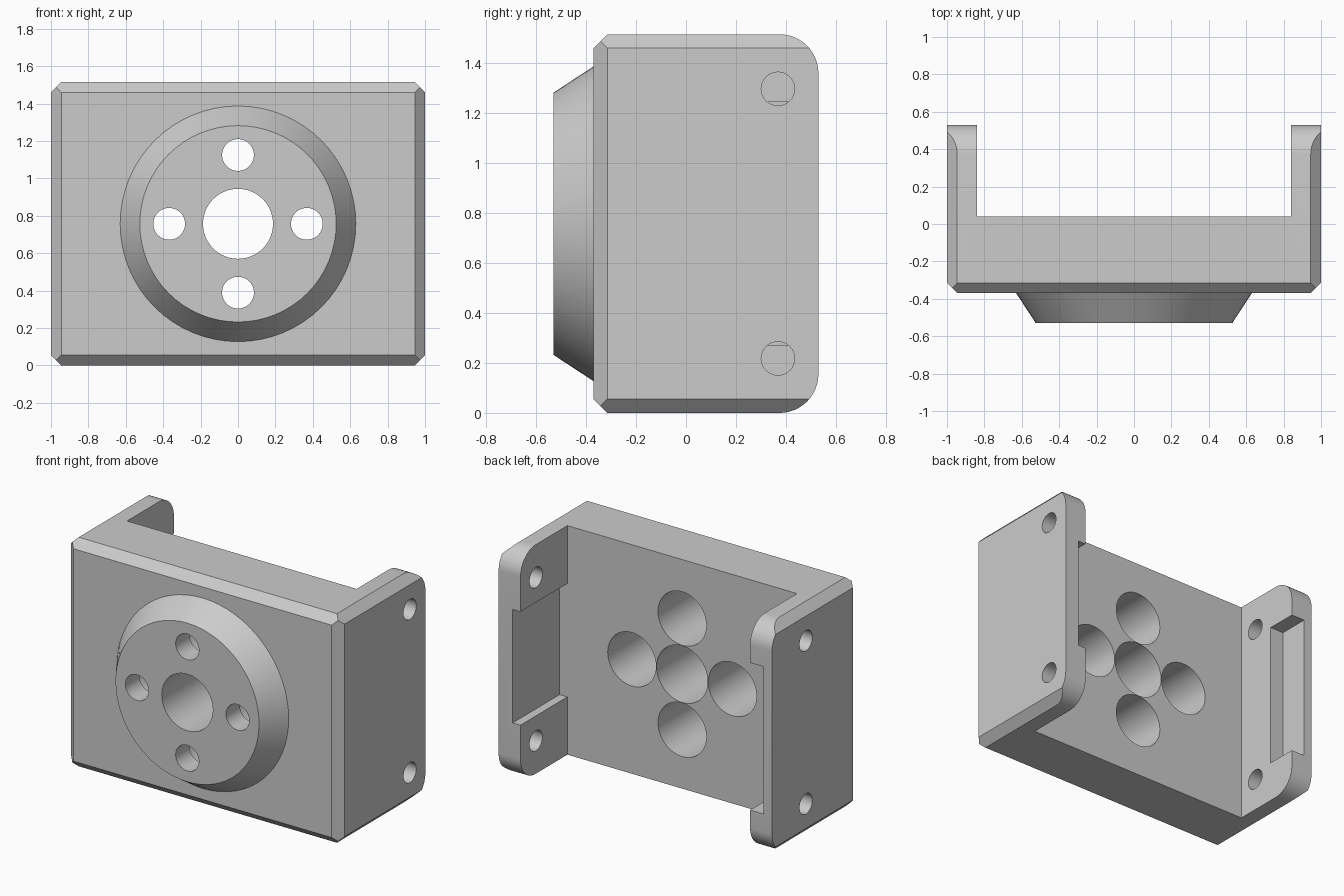
import bpy, bmesh
from math import sin, cos, pi, radians
from mathutils import Vector, Matrix

if "Cube" in bpy.data.objects:
    bpy.data.objects.remove(bpy.data.objects["Cube"])

H, CZ = 1.515, 0.757          # height, centre height
FRONT, BACK = -0.37, 0.53     # plate front, wall ends
CH, R = 0.055, 0.155          # chamfer, corner radius


def make(name, bm):
    bmesh.ops.recalc_face_normals(bm, faces=bm.faces[:])
    me = bpy.data.meshes.new(name)
    bm.to_mesh(me)
    bm.free()
    ob = bpy.data.objects.new(name, me)
    bpy.context.collection.objects.link(ob)
    return ob


def box(name, x0, x1, y0, y1, z0, z1):
    bm = bmesh.new()
    bmesh.ops.create_cube(bm, size=1)
    bmesh.ops.scale(bm, verts=bm.verts, vec=(x1 - x0, y1 - y0, z1 - z0))
    bmesh.ops.translate(bm, verts=bm.verts,
                        vec=((x0 + x1) / 2, (y0 + y1) / 2, (z0 + z1) / 2))
    return make(name, bm)


def rod(name, axis, centre, r, length, segs=48):
    bm = bmesh.new()
    rot = Matrix.Rotation(pi / 2, 4, 'Y' if axis == 'X' else 'X')
    bmesh.ops.create_cone(bm, cap_ends=True, segments=segs, radius1=r, radius2=r,
                          depth=length, matrix=Matrix.Translation(centre) @ rot)
    return make(name, bm)


def combine(ob, other, op='DIFFERENCE'):
    other.hide_render = True
    m = ob.modifiers.new(other.name, 'BOOLEAN')
    m.operation, m.solver, m.object = op, 'EXACT', other
    bpy.context.view_layer.objects.active = ob
    bpy.ops.object.modifier_apply(modifier=m.name)
    bpy.data.objects.remove(other)


# Bracket block: side profile with rounded rear corners, extruded across x
prof = [(FRONT + CH, 0)]
N = 12
prof += [(BACK - R + R * sin(a), R - R * cos(a)) for a in (pi / 2 * i / N for i in range(N + 1))]
prof += [(BACK - R + R * cos(a), H - R + R * sin(a)) for a in (pi / 2 * i / N for i in range(N + 1))]
prof += [(FRONT + CH, H), (FRONT, H - CH), (FRONT, CH)]
bm = bmesh.new()
face = bm.faces.new([bm.verts.new((-1, y, z)) for y, z in prof])
ext = bmesh.ops.extrude_face_region(bm, geom=[face])
bmesh.ops.translate(bm, vec=(2, 0, 0),
                    verts=[v for v in ext['geom'] if isinstance(v, bmesh.types.BMVert)])

# Chamfers along the outer edges of both walls
for sx in (-1, 1):
    planes = [((sx, 0, H - CH), (sx, 0, 1)), ((sx, 0, CH), (sx, 0, -1)),
              ((sx, FRONT + CH, 0), (sx, -1, 0))]
    for co, no in planes:
        geom = bm.verts[:] + bm.edges[:] + bm.faces[:]
        cut = bmesh.ops.bisect_plane(bm, geom=geom, dist=1e-5, plane_co=co,
                                     plane_no=Vector(no).normalized(), clear_outer=True)
        bmesh.ops.holes_fill(bm, edges=[e for e in bm.edges if e.is_boundary], sides=0)
bracket = make("bracket", bm)

# Opening between the two walls
combine(bracket, box("opening", -0.84, 0.84, 0.04, 0.8, -0.2, H + 0.2))

# Tapered round boss on the front
bm = bmesh.new()
rings = []
for y, r in ((-0.53, 0.525), (FRONT, 0.63), (-0.28, 0.63)):
    rings.append([bm.verts.new((r * cos(2 * pi * i / 64), y, CZ + r * sin(2 * pi * i / 64)))
                  for i in range(64)])
for a, b in zip(rings, rings[1:]):
    for i in range(64):
        j = (i + 1) % 64
        bm.faces.new((a[i], a[j], b[j], b[i]))
bm.faces.new(rings[0])
bm.faces.new(rings[-1])
combine(bracket, make("boss", bm), 'UNION')

# Centre bore and four counterbored holes
combine(bracket, rod("bore", 'Y', (0, 0, CZ), 0.187, 2, 64))
for k in range(4):
    x, z = 0.368 * cos(k * pi / 2), CZ + 0.368 * sin(k * pi / 2)
    combine(bracket, rod("bolt_hole", 'Y', (x, -0.4, z), 0.085, 0.6))
    combine(bracket, rod("counterbore", 'Y', (x, -0.385 + 0.3, z), 0.177, 0.6))

# Wall pockets, different on each side
combine(bracket, box("right_pocket", 0.7, 0.897, 0.04, 0.7, CZ - 0.375, CZ + 0.375))
combine(bracket, box("left_pocket", -0.94, -0.7, 0.325, 0.7, CZ - 0.487, CZ + 0.487))

# Pin holes through the walls
for x, y in ((1, 0.368), (-1, 0.175)):
    for z in (0.218, H - 0.218):
        combine(bracket, rod("pin_hole", 'X', (x, y, z), 0.067, 0.6, 32))

# Smooth curves, sharp edges
bpy.ops.object.select_all(action='DESELECT')
bracket.select_set(True)
bpy.context.view_layer.objects.active = bracket
bpy.ops.object.shade_smooth_by_angle(angle=radians(20))
